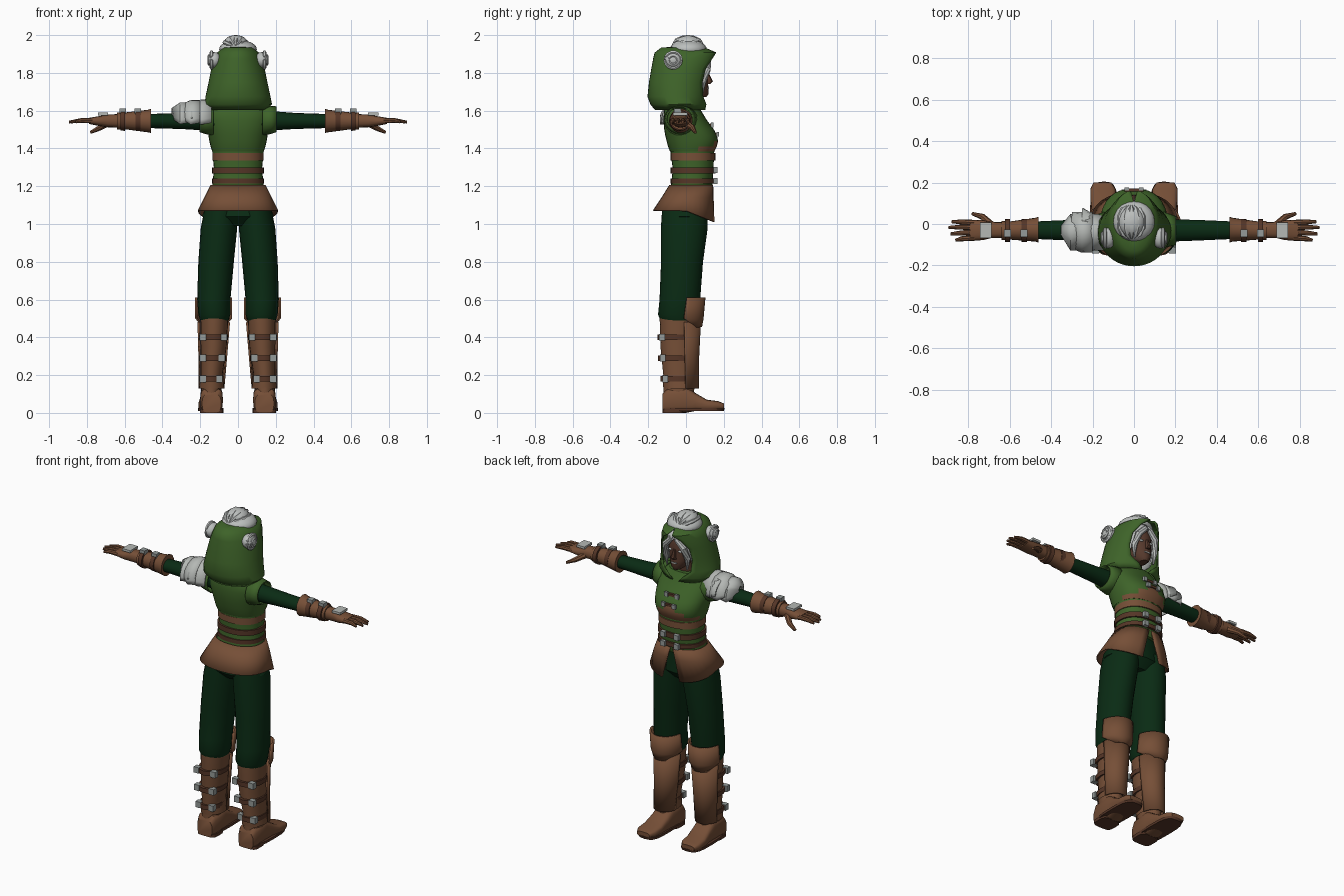
import bpy, bmesh, math
from mathutils import Vector


def material(name, rgb):
    m = bpy.data.materials.new(name)
    m.diffuse_color = (*rgb, 1)
    return m


GREEN = material("vest green", (0.048, 0.125, 0.022))
PANTS = material("dark trouser green", (0.003, 0.024, 0.007))
LEATHER = material("brown leather", (0.18, 0.078, 0.038))
STRAP = material("dark strap leather", (0.09, 0.036, 0.02))
STEEL = material("steel", (0.30, 0.33, 0.32))
PALE = material("pale plate", (0.46, 0.48, 0.46))
HAIR = material("silver hair", (0.50, 0.52, 0.51))
SKIN = material("dark skin", (0.095, 0.042, 0.026))


def finish(bm, name, mats, angle=40, thick=0):
    bmesh.ops.remove_doubles(bm, verts=bm.verts, dist=0.0002)
    bmesh.ops.recalc_face_normals(bm, faces=bm.faces)
    me = bpy.data.meshes.new(name)
    bm.to_mesh(me)
    bm.free()
    for m in mats:
        me.materials.append(m)
    ob = bpy.data.objects.new(name, me)
    bpy.context.collection.objects.link(ob)
    if thick:
        mod = ob.modifiers.new("thickness", 'SOLIDIFY')
        mod.thickness = thick
        mod.offset = 0
    bpy.context.view_layer.objects.active = ob
    ob.select_set(True)
    bpy.ops.object.shade_smooth_by_angle(angle=math.radians(angle))
    ob.select_set(False)
    return ob


def loft(name, mat, rings, axis='z', n=20, s=1, e=1.0, at=90, cap=True, thick=0, rule=None, shift=None):
    """Rings are (t, u0, u1, v0, v1[, gap]); a gap in degrees opens the ring around angle 'at'."""
    bm = bmesh.new()
    rows = []
    opened = len(rings[0]) > 5
    for r in rings:
        t, u0, u1, v0, v1 = r[:5]
        gap = r[5] if opened else 0
        row = []
        for i in range(n + 1 if opened else n):
            a = math.radians(at + gap + (360 - 2 * gap) * i / n)
            c, d = math.cos(a), math.sin(a)
            u = (u0 + u1) / 2 + (u1 - u0) / 2 * math.copysign(abs(c) ** e, c)
            v = (v0 + v1) / 2 + (v1 - v0) / 2 * math.copysign(abs(d) ** e, d)
            p = {'z': (u, v, t), 'x': (t, u, v), 'y': (u, t, v)}[axis]
            p = Vector((p[0] * s, p[1], p[2]))
            row.append(bm.verts.new(shift(p) if shift else p))
        rows.append(row)
    for a, b in zip(rows, rows[1:]):
        m = len(a)
        for i in range(m - 1 if opened else m):
            j = (i + 1) % m
            bm.faces.new((a[i], a[j], b[j], b[i]))
    if cap and not opened:
        bm.faces.new(rows[0])
        bm.faces.new(rows[-1])
    mats = mat if isinstance(mat, list) else [mat]
    if rule:
        for f in bm.faces:
            f.material_index = rule(f.calc_center_median())
    return finish(bm, name, mats, thick=thick)


def ball(name, mat, loc, size, seg=16):
    bm = bmesh.new()
    bmesh.ops.create_uvsphere(bm, u_segments=seg, v_segments=seg // 2 + 2, radius=1)
    for v in bm.verts:
        v.co = Vector(loc) + Vector([v.co[i] * size[i] for i in range(3)])
    return finish(bm, name, [mat])


def box(name, mat, loc, size):
    bm = bmesh.new()
    bmesh.ops.create_cube(bm, size=1)
    for v in bm.verts:
        v.co = Vector(loc) + Vector([v.co[i] * size[i] for i in range(3)])
    return finish(bm, name, [mat], angle=30)


def tube(name, mat, pts, radii, n=8):
    """Tapered tube along a few points."""
    bm = bmesh.new()
    rows = []
    for i, p in enumerate(pts):
        d = Vector(pts[min(i + 1, len(pts) - 1)]) - Vector(pts[max(i - 1, 0)])
        q = d.to_track_quat('Z', 'Y')
        rows.append([bm.verts.new(Vector(p) + q @ Vector((radii[i] * math.cos(k * math.tau / n),
                     radii[i] * math.sin(k * math.tau / n), 0))) for k in range(n)])
    for a, b in zip(rows, rows[1:]):
        for k in range(n):
            bm.faces.new((a[k], a[(k + 1) % n], b[(k + 1) % n], b[k]))
    bm.faces.new(rows[0])
    bm.faces.new(rows[-1])
    return finish(bm, name, [mat])


# Torso: vest with a leather front panel, waist corset and its straps
loft("vest", [GREEN, LEATHER],
     [(1.385, -.137, .137, -.085, .15), (1.41, -.145, .145, -.095, .163), (1.44, -.152, .152, -.103, .17),
      (1.47, -.157, .157, -.11, .163), (1.5, -.162, .162, -.115, .148), (1.55, -.167, .167, -.12, .11),
      (1.6, -.16, .16, -.115, .08), (1.64, -.11, .11, -.1, .06)], n=32, e=.85,
     rule=lambda c: int(c.y > .06 and c.z < 1.475 - .5 * abs(c.x)))
loft("corset", GREEN, [(1.17, -.145, .145, -.085, .13), (1.2, -.137, .137, -.08, .14),
     (1.29, -.127, .127, -.07, .145), (1.39, -.137, .137, -.083, .15)], n=28, e=.9)
for z0, z1, mat in ((1.335, 1.375, LEATHER), (1.268, 1.3, STRAP), (1.215, 1.24, STRAP)):
    w = .136 if z0 > 1.3 else .138
    loft("waist_strap", mat, [(z0, -w, w, -.082, .155), (z1, -w, w, -.082, .155)], n=28, e=.9)
for z in (1.228, 1.285):
    for x in (-.045, .045):
        box("waist_buckle", STEEL, (x, .156, z), (.03, .02, .032))
for z, y in ((1.475, .163), (1.525, .133)):
    box("chest_strap", STRAP, (0, y, z), (.09, .014, .014))
    for x in (-.035, .035):
        box("chest_clasp", STEEL, (x, y + .006, z), (.024, .014, .026))

# Flared skirt, split at the front, with a lower front hem
loft("skirt", LEATHER, [(1.205, -.142, .142, -.085, .14, 2), (1.14, -.175, .175, -.125, .143, 6),
     (1.07, -.21, .21, -.172, .15, 13)], n=32, e=.85, thick=.008,
     shift=lambda p: p - Vector((0, 0, .06 * max(0, p.y / .15) * (p.z < 1.1))))
loft("hips", PANTS, [(.99, -.12, .12, -.08, .07), (1.04, -.19, .19, -.13, .115),
     (1.12, -.16, .16, -.11, .11), (1.18, -.13, .13, -.08, .11)], n=24)

# Legs and boots
for s in (1, -1):
    loft("trouser_leg", PANTS, [(.49, .05, .2, -.135, .055), (.52, .04, .21, -.148, .06),
         (.6, .04, .216, -.14, .075), (.8, .022, .21, -.132, .09), (.98, .004, .197, -.133, .115),
         (1.09, .004, .175, -.125, .115)], s=s)
    loft("boot_shaft", LEATHER, [(.05, .085, .195, -.12, .03), (.13, .088, .195, -.12, .045),
         (.2, .082, .197, -.12, .05), (.35, .06, .197, -.135, .05), (.52, .05, .2, -.14, .055)], s=s)
    loft("boot_foot", LEATHER, [(-.125, .09, .19, .0, .1), (-.1, .08, .2, .0, .13), (.0, .08, .2, .0, .14),
         (.05, .082, .202, .01, .105), (.11, .085, .21, .012, .07), (.17, .09, .21, .015, .062),
         (.2, .11, .195, .02, .05)], axis='y', s=s, e=.6)
    loft("boot_heel", STRAP, [(0, .078, .202, -.125, -.015), (.02, .078, .202, -.125, -.015)], s=s, e=.5)
    loft("boot_sole", STRAP, [(.01, .078, .212, -.1, .2), (.025, .078, .212, -.1, .205)], s=s, e=.6)
    loft("boot_ankle_flare", LEATHER, [(.13, .072, .207, -.12, .062), (.2, .08, .2, -.124, .055)], s=s, cap=False)
    loft("shin_guard", LEATHER, [(.13, .075, .207, -.1, .066, 100), (.3, .06, .207, -.11, .066, 100),
         (.48, .045, .212, -.13, .075, 100)], s=s, at=270, thick=.008)
    loft("knee_cuff", LEATHER, [(.455, .065, .2, -.1, .08, 135), (.5, .035, .222, -.13, .088, 95),
         (.61, .035, .225, -.13, .098, 100)], s=s, at=270, thick=.01)
    for z, x0, y0 in ((.18, .078, -.135), (.29, .064, -.148), (.4, .052, -.152)):
        loft("boot_strap", STRAP, [(z - .014, x0, .206, y0, .05), (z + .014, x0, .206, y0, .05)], s=s)
        for x in (x0 + .022, .186):
            box("boot_buckle", STEEL, (s * x, y0 + .025, z), (.034, .03, .036))

# Arms, bracers and gloved hands
for s in (1, -1):
    loft("sleeve", PANTS, [(.1, -.09, .025, 1.49, 1.61), (.17, -.085, .022, 1.495, 1.598),
         (.3, -.08, .02, 1.503, 1.588), (.48, -.072, .012, 1.508, 1.582)], axis='x', s=s, n=16)
    loft("armhole", GREEN, [(.13, -.115, .06, 1.47, 1.63), (.175, -.105, .045, 1.48, 1.622),
         (.203, -.1, .035, 1.49, 1.62)], axis='x', s=s, cap=False, thick=.006)
    loft("bracer", LEATHER, [(.46, -.09, .035, 1.482, 1.61), (.475, -.085, .03, 1.485, 1.605),
         (.6, -.075, .012, 1.502, 1.59), (.64, -.078, .015, 1.5, 1.59)], axis='x', s=s)
    loft("glove", LEATHER, [(.62, -.068, .008, 1.51, 1.582), (.69, -.068, .01, 1.512, 1.58),
         (.73, -.078, .018, 1.518, 1.572), (.79, -.08, .02, 1.53, 1.562)], axis='x', s=s, n=16, e=.8)
    for x in (.53, .61):
        loft("bracer_strap", STRAP, [(x - .013, -.088, .025, 1.493, 1.603), (x + .013, -.086, .023, 1.495, 1.601)],
             axis='x', s=s)
        box("bracer_buckle", STEEL, (s * x, -.045, 1.598), (.034, .035, .025))
    box("hand_plate", PALE, (s * .715, -.03, 1.582), (.055, .075, .014))
    for y, x in ((-.071, .86), (-.043, .885), (-.015, .895), (.01, .88)):
        tube("finger", LEATHER, [(s * .77, y * .9 - .003, 1.547), (s * .83, y, 1.548), (s * x, y * 1.1, 1.54)],
             (.014, .0125, .007))
    tube("thumb", LEATHER, [(s * .69, -.005, 1.535), (s * .73, .035, 1.51), (s * .78, .05, 1.485)],
         (.02, .015, .008))

# Layered plate on one shoulder
for x0, x1, w0, w1, top0, top1 in ((.14, .25, .085, .105, 1.655, 1.64), (.2, .3, .095, .085, 1.652, 1.63),
                                   (.26, .35, .085, .02, 1.64, 1.61)):
    low = 1.56 if x0 < .3 else 1.57
    loft("shoulder_plate", PALE, [(x0, -.04 - w0, -.04 + w0, 2 * 1.545 - top0, top0, 85),
         ((x0 + x1) / 2, -.04 - w0, -.04 + w0, 2 * 1.545 - top0, top0, 80),
         (x1, -.03 - w1, -.03 + w1, 2 * low - top1, top1, 90)], axis='x', s=-1, n=14, at=270, thick=.008)

# Hood, open around the face
loft("hood", GREEN, [(1.605, -.15, .15, -.16, .1, 8), (1.635, -.176, .176, -.185, .11, 16),
     (1.675, -.168, .168, -.2, .115, 34), (1.75, -.152, .152, -.192, .125, 42), (1.82, -.138, .138, -.18, .142, 42),
     (1.875, -.122, .122, -.17, .155, 28), (1.905, -.108, .108, -.163, .16, 8),
     (1.93, -.075, .075, -.13, .1, 0), (1.937, -.004, .004, -.03, .0, 0)], n=32, thick=.008)

# Head, face and hair
tube("neck", SKIN, [(0, -.02, 1.58), (0, 0, 1.75)], (.055, .05), n=14)
loft("head", SKIN, [(1.672, -.022, .022, .04, .108), (1.69, -.045, .045, -.02, .12), (1.73, -.066, .066, -.05, .118),
     (1.78, -.076, .076, -.065, .113), (1.83, -.076, .076, -.07, .115), (1.87, -.06, .06, -.06, .1),
     (1.9, -.03, .03, -.04, .06)], n=24)
loft("nose", SKIN, [(1.742, -.014, .014, .1, .128), (1.755, -.015, .015, .1, .142), (1.8, -.008, .008, .1, .12)], n=8)
box("mouth", PALE, (0, .117, 1.718), (.036, .008, .007))
loft("hair_cap", HAIR, [(1.7, -.095, .095, -.1, .095, 58), (1.78, -.096, .096, -.1, .115, 48),
     (1.83, -.092, .092, -.1, .125, 32), (1.87, -.075, .075, -.09, .128, 6), (1.91, -.05, .05, -.07, .09, 0)],
     n=24, thick=.008)
for s in (1, -1):
    ball("eye", PALE, (s * .033, .104, 1.79), (.014, .008, .007), 10)
    tube("hair_lock", HAIR, [(s * .015, .118, 1.87), (s * .06, .112, 1.82), (s * .074, .09, 1.75), (s * .068, .085, 1.68)],
         (.016, .02, .017, .005))
    ball("side_bun", HAIR, (s * .125, -.068, 1.868), (.037, .05, .042))
    for r in (.022, .042):
        pts = [(s * (.165 - r * .6), -.068 + r * math.cos(k * math.tau / 14), 1.868 + r * math.sin(k * math.tau / 14))
               for k in range(15)]
        tube("bun_coil", HAIR, pts, [.01] * 15, n=6)
ball("crown_hair", HAIR, (0, .012, 1.925), (.1, .098, .05), 20)
ball("top_bun", HAIR, (-.012, .01, 1.955), (.065, .07, .045), 20)
for k in range(-2, 3):
    pts = [(-.012 + k * .03 * math.cos(t), .01 + .085 * math.sin(t), 1.935 + (.055 - .007 * k * k) * math.cos(t))
           for t in (-1.4, -.8, -.3, .3, .8, 1.4)]
    tube("bun_strand", HAIR, pts, (.004, .012, .013, .013, .012, .004), n=6)
